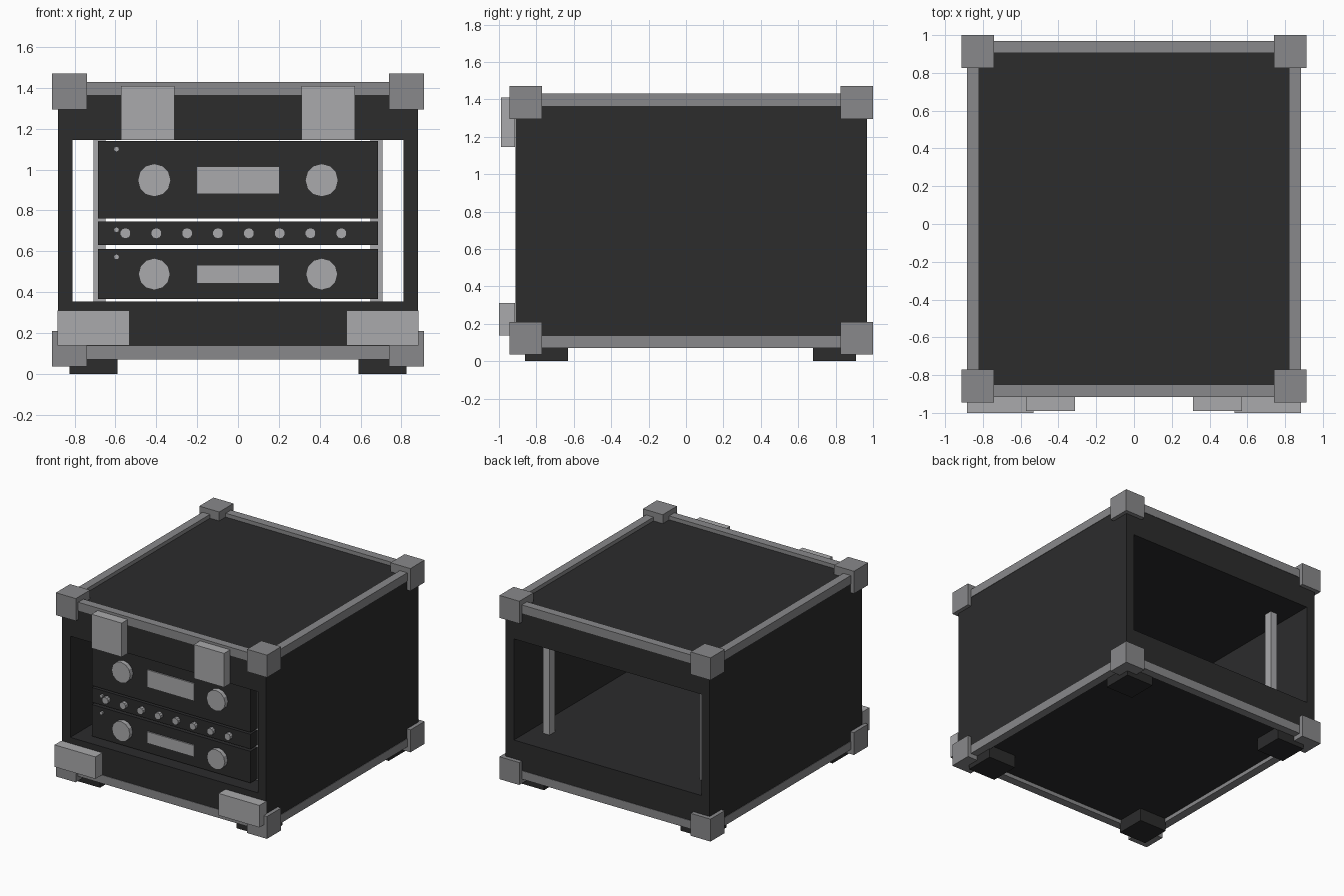
import bpy, bmesh
from math import radians

if "Cube" in bpy.data.objects:
    bpy.data.objects.remove(bpy.data.objects["Cube"])


def material(name, v):
    m = bpy.data.materials.new(name)
    m.diffuse_color = (v, v, v * 1.03, 1)
    m.use_nodes = True
    m.node_tree.nodes["Principled BSDF"].inputs["Base Color"].default_value = m.diffuse_color
    return m


BLACK = material("black_panel", 0.025)
STEEL = material("steel_trim", 0.25)
SILVER = material("silver_fitting", 0.4)


def finish(name, bm, mat):
    bmesh.ops.recalc_face_normals(bm, faces=bm.faces)
    me = bpy.data.meshes.new(name)
    bm.to_mesh(me)
    bm.free()
    me.materials.append(mat)
    ob = bpy.data.objects.new(name, me)
    bpy.context.collection.objects.link(ob)
    return ob


def box(name, x, y, z, mat):
    """Box from (min, max) pairs."""
    bm = bmesh.new()
    bmesh.ops.create_cube(bm, size=1)
    for v in bm.verts:
        v.co = [r[0] if c < 0 else r[1] for c, r in zip(v.co, (x, y, z))]
    return finish(name, bm, mat)


def knob(name, x, y, z, r, depth, sides, mat):
    """Cylinder whose back sits on plane y and which points forward."""
    bm = bmesh.new()
    bmesh.ops.create_cone(bm, cap_ends=True, segments=sides, radius1=r, radius2=r, depth=depth)
    ob = finish(name, bm, mat)
    ob.location = (x, y - depth / 2, z)
    ob.rotation_euler = (radians(90), 0, 0)
    return ob


W, Y0, Y1, Z0, Z1 = 0.885, -0.915, 0.97, 0.07, 1.43   # outer edges of the rails
T = 0.065                                              # rail thickness
OX, OZ0, OZ1 = 0.81, 0.355, 1.145                      # rack opening

# Case body: a box with a tunnel right through it
bm = bmesh.new()
loops = []
for y in (Y0, Y1):
    for w, lo, hi in ((W - 0.003, Z0 + 0.03, Z1 - 0.03), (OX, OZ0, OZ1)):
        yy = y + (0.003 if y < 0 else -0.003)
        loops.append([bm.verts.new((px, yy, pz)) for px, pz in
                      ((-w, lo), (w, lo), (w, hi), (-w, hi))])
out_f, in_f, out_b, in_b = loops
for a, b in ((out_f, in_f), (out_b, in_b), (out_f, out_b), (in_f, in_b)):
    for i in range(4):
        j = (i + 1) % 4
        bm.faces.new((a[i], a[j], b[j], b[i]))
finish("case_body", bm, BLACK)

# Edge rails and corner blocks, top and bottom
for lv, z, cz in (("top", (Z1 - T, Z1), (1.295, 1.47)), ("bottom", (Z0, Z0 + T), (0.035, 0.21))):
    box(f"{lv}_front_rail", (-W, W), (Y0, Y0 + T), z, STEEL)
    box(f"{lv}_back_rail", (-W, W), (Y1 - T, Y1), z, STEEL)
    for side, s in (("left", -1), ("right", 1)):
        box(f"{lv}_{side}_rail", sorted((s * W, s * (W - T))), (Y0 + T, Y1 - T), z, STEEL)
        for end, cy in (("front", (-0.945, -0.77)), ("back", (0.825, 1.0))):
            box(f"{lv}_{end}_{side}_corner", sorted((s * 0.74, s * 0.912)), cy, cz, STEEL)

for side, s in (("left", -1), ("right", 1)):
    # Feet
    for end, fy in (("front", (-0.86, -0.63)), ("back", (0.68, 0.91))):
        box(f"{end}_{side}_foot", sorted((s * 0.59, s * 0.826)), fy, (0, 0.1), BLACK)
    # Latches on the front
    box(f"upper_{side}_latch", sorted((s * 0.312, s * 0.573)), (-0.99, Y0), (1.145, 1.41), SILVER)
    box(f"lower_{side}_latch", sorted((s * 0.532, s * 0.885)), (-1.0, Y0), (0.138, 0.31), SILVER)
    # Upright rack rails inside the opening
    for end, ry in (("front", (-0.74, -0.675)), ("back", (0.69, 0.755))):
        box(f"{end}_{side}_rack_rail", sorted((s * 0.65, s * 0.708)), ry, (OZ0, OZ1), SILVER)

# Rack units with their controls
F = -0.825
units = (("upper", 0.76, 1.14), ("middle", 0.63, 0.745), ("lower", 0.365, 0.612))
for name, lo, hi in units:
    box(f"{name}_unit", (-0.685, 0.685), (F, -0.74), (lo, hi), BLACK)
    knob(f"{name}_lamp", -0.595, F, hi - 0.04, 0.014, 0.015, 8, SILVER)

for name, z, r, h in (("upper", 0.948, 0.081, 0.068), ("lower", 0.488, 0.078, 0.045)):
    box(f"{name}_display", (-0.203, 0.203), (F - 0.01, F), (z - h, z + h), SILVER)
    for side, s in (("left", -1), ("right", 1)):
        knob(f"{name}_{side}_dial", s * 0.41, F, z, r, 0.035, 12, SILVER)

for i in range(8):
    knob(f"small_knob_{i + 1}", -0.551 + i * 0.151, F, 0.688, 0.027, 0.03, 10, SILVER)
